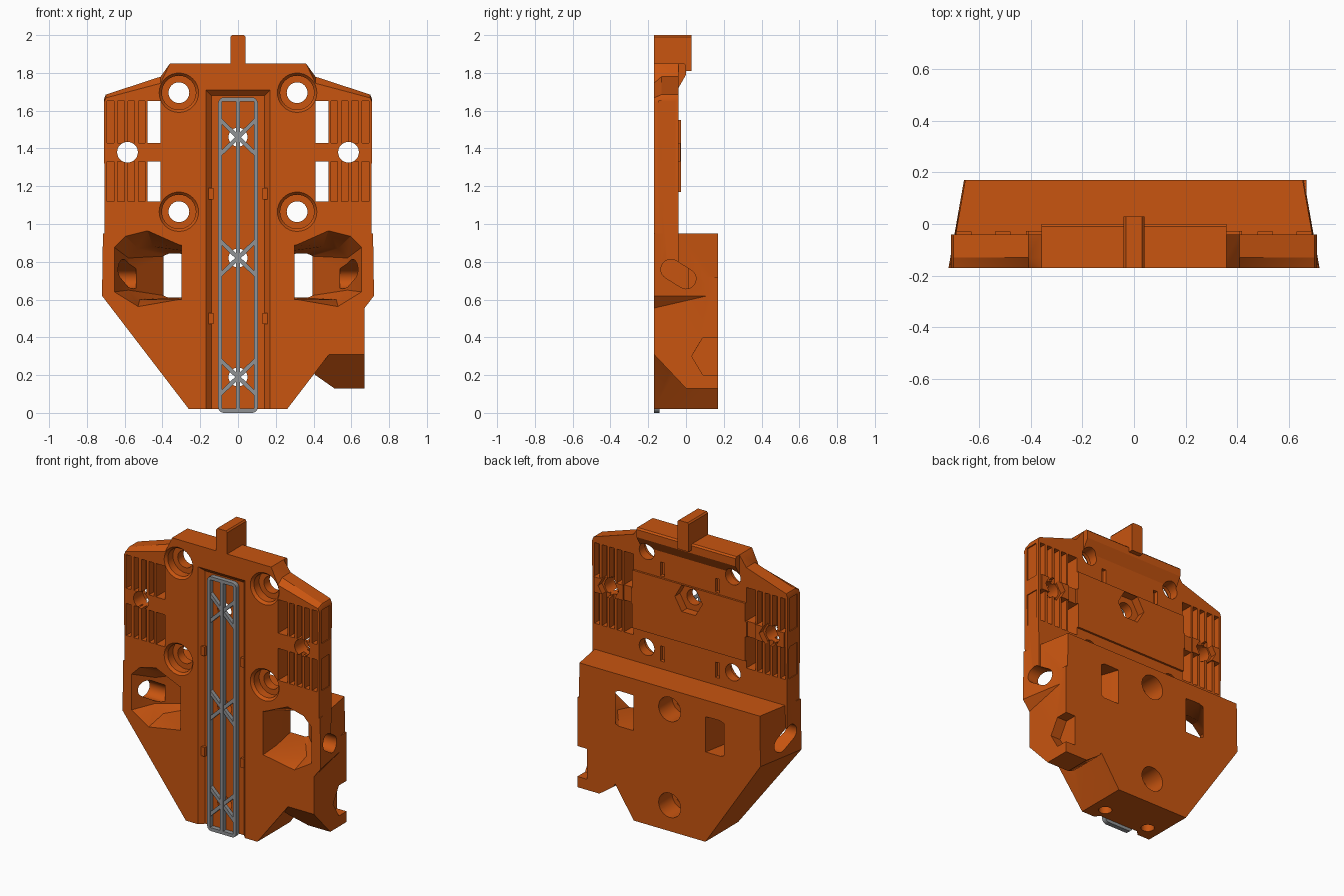
import bpy, bmesh, math

if "Cube" in bpy.data.objects:
    bpy.data.objects.remove(bpy.data.objects["Cube"])


def material(name, rgb):
    m = bpy.data.materials.new(name)
    m.diffuse_color = (*rgb, 1)
    m.use_nodes = True
    m.node_tree.nodes["Principled BSDF"].inputs["Base Color"].default_value = m.diffuse_color
    return m


ORANGE = material("orange plastic", (0.58, 0.09, 0.005))
GREY = material("grey plastic", (0.28, 0.29, 0.30))


def loft(name, rings, mat=ORANGE):
    """Closed solid through rings of 3D points."""
    bm = bmesh.new()
    vs = [[bm.verts.new(p) for p in r] for r in rings]
    n = len(vs[0])
    bm.faces.new(vs[0])
    bm.faces.new(vs[-1])
    sides = []
    for a, b in zip(vs, vs[1:]):
        for i in range(n):
            j = (i + 1) % n
            sides.append(bm.faces.new((a[i], a[j], b[j], b[i])))
    bmesh.ops.recalc_face_normals(bm, faces=bm.faces)
    bmesh.ops.triangulate(bm, faces=sides)
    me = bpy.data.meshes.new(name)
    bm.to_mesh(me)
    bm.free()
    me.materials.append(mat)
    ob = bpy.data.objects.new(name, me)
    bpy.context.collection.objects.link(ob)
    return ob


def prism_y(name, pts, a, b, mat=ORANGE):
    return loft(name, [[(x, y, z) for x, z in pts] for y in (a, b)], mat)


def prism_x(name, pts, a, b):
    return loft(name, [[(x, y, z) for y, z in pts] for x in (a, b)])


def rect(x0, x1, z0, z1):
    return [(x0, z0), (x1, z0), (x1, z1), (x0, z1)]


def circle(x, z, r, n=32, start=0.0):
    return [(x + r * math.cos(start + 2 * math.pi * i / n),
             z + r * math.sin(start + 2 * math.pi * i / n)) for i in range(n)]


def apply(ob, tool, op):
    mod = ob.modifiers.new(op, 'BOOLEAN')
    mod.operation, mod.solver, mod.object = op, 'EXACT', tool
    bpy.context.view_layer.objects.active = ob
    bpy.ops.object.modifier_apply(modifier=mod.name)
    bpy.data.objects.remove(tool)


def cut(ob, tool):
    apply(ob, tool, 'DIFFERENCE')


def add(ob, tool):
    apply(ob, tool, 'UNION')


def mirrored(half):
    return half + [(-x, z) for x, z in reversed(half)]


F, B, PB = -0.17, 0.17, -0.04      # front, block back, plate back

# Lower block, tapering towards the back
rings = []
for y, w in ((F, 0.72), (B, 0.66)):
    rings.append([(x, y, z) for x, z in mirrored([(0.26, 0.02), (w, 0.62), (w - 0.005, 0.95)])])
body = loft("body", rings)

# Side extension with a sloped front underside and a hex notch
ext = prism_y("extension", [(0.2, 0.72), (0.2, 0.56), (0.41, 0.2), (0.51, 0.13),
                            (0.67, 0.13), (0.67, 0.72)], F, B)
cut(ext, prism_x("wedge", [(-0.18, 0.3206), (-0.18, 0.09), (0.0378, 0.09)], 0.1, 0.8))
add(body, ext)
cut(body, prism_x("hex_notch", [(0.03, 0.3), (0.09, 0.4), (0.2, 0.4), (0.2, 0.2), (0.09, 0.2)],
                  0.6, 0.8))

# Upper plate with chamfered shoulders
rings = []
for y, d in ((F, 0.035), (F + 0.04, 0.0), (PB, 0.0)):
    rings.append([(x, y, z) for x, z in mirrored(
        [(0.705, 0.8), (0.71, 1.66 - d / 2), (0.70, 1.685 - d / 2), (0.41, 1.78 - d), (0.36, 1.85)])])
add(body, loft("plate", rings))

# Raised back panel, top rim and top tab
add(body, prism_y("back_panel", rect(-0.42, 0.42, 1.17, 1.55), -0.1, -0.027))
add(body, prism_x("rim", [(-0.1, 1.85), (-0.01, 1.85), (0.0, 1.84), (0.0, 1.79),
                          (-0.04, 1.72), (-0.1, 1.72)], -0.36, 0.36))
add(body, prism_y("tab", mirrored([(0.04, 1.81), (0.04, 1.99), (0.032, 2.0)]), F, 0.03))

# Centre channel with sloped walls
rings = []
for y, w, t in ((-0.18, 0.18, 1.72), (-0.14, 0.14, 1.68)):
    rings.append([(x, y, z) for x, z in rect(-w, w, -0.05, t)])
cut(body, loft("channel", rings))

# Holes along the channel: hex recess on the plate, round recesses on the block
for z in (1.46, 0.82, 0.19):
    cut(body, prism_y("centre_hole", circle(0, z, 0.05), -0.3, 0.3))
cut(body, prism_y("hex_recess", circle(0, 1.46, 0.1, 6), -0.08, 0.1))
for z in (0.82, 0.19):
    cut(body, prism_y("round_recess", circle(0, z, 0.08), 0.03, 0.3))

for s in (1, -1):
    def side(pts):
        return [(s * x, z) for x, z in pts]

    # Screw holes with chamfered counterbores
    for z in (1.695, 1.065):
        x = s * 0.313
        cut(body, prism_y("screw_hole", circle(x, z, 0.055), -0.3, 0.3))
        prof = ((-0.18, 0.113), (-0.153, 0.09), (-0.10, 0.09))
        cut(body, loft("counterbore", [[(px, y, pz) for px, pz in circle(x, z, r)] for y, r in prof]))

    # Side cells: through windows and front and back grooves
    for z0, z1 in ((1.12, 1.33), (1.43, 1.65)):
        cut(body, prism_y("window", side(rect(0.41, 0.478, z0, z1)), -0.3, 0.3))
        for cx in (0.51, 0.565, 0.62, 0.675):
            g = side(rect(cx - 0.018, cx + 0.018, z0, z1))
            cut(body, prism_y("front_groove", g, -0.3, -0.12))
            cut(body, prism_y("back_groove", g, -0.085, 0.1))
        cut(body, prism_x("edge_recess", [(-0.145, z0), (-0.06, z0), (-0.06, z1), (-0.145, z1)],
                          s * 0.702, s * 0.8))

    # Boss, hole and hex recess between the cells
    add(body, prism_y("boss", side(rect(0.48, 0.69, 1.33, 1.43)), -0.1, -0.03))
    cut(body, prism_y("side_hole", circle(s * 0.585, 1.38, 0.055), -0.3, 0.3))
    cut(body, prism_y("side_hex", circle(s * 0.585, 1.38, 0.075, 6), -0.07, 0.1))

    # Funnel pocket leading to a window in the back
    sections = (
        (-0.18, [(0.30, 0.60), (0.30, 0.89), (0.48, 0.97), (0.60, 0.94),
                 (0.66, 0.88), (0.66, 0.64), (0.53, 0.56)]),
        (-0.03, [(0.30, 0.61), (0.30, 0.86), (0.45, 0.88), (0.53, 0.87),
                 (0.58, 0.82), (0.58, 0.65), (0.52, 0.60)]),
        (0.18, [(0.26, 0.61), (0.26, 0.84), (0.30, 0.841), (0.36, 0.841),
                (0.385, 0.83), (0.385, 0.62), (0.36, 0.61)]))
    cut(body, loft("pocket", [[(s * x, y, z) for x, z in p] for y, p in sections]))

    # Tilted oval slot from the side into the pocket
    a = math.atan2(-0.05, 0.08)
    slot = []
    for (cy, cz), base in (((0.0, 0.71), a - math.pi / 2), ((-0.08, 0.76), a + math.pi / 2)):
        slot += [(cy + 0.053 * math.cos(base + math.pi * i / 12),
                  cz + 0.053 * math.sin(base + math.pi * i / 12)) for i in range(13)]
    cut(body, prism_x("side_slot", slot, s * 0.54, s * 0.85))

    # Holes in the bottom face
    cut(body, loft("bottom_hole", [[(x, y, z) for x, y in circle(s * 0.165, -0.07, 0.04, 24)]
                                   for z in (-0.05, 0.12)]))

    # Small catches on the channel walls
    for z in (1.16, 0.5):
        add(body, prism_y("catch", side(rect(0.13, 0.155, z - 0.03, z + 0.03)), -0.16, -0.12))

# Grooves on the back of the plate
for x, z0, z1 in ((0.2, 1.56, 1.65), (-0.2, 1.56, 1.65), (0.2, 1.0, 1.1), (-0.2, 1.0, 1.1)):
    cut(body, prism_y("plate_groove", rect(x - 0.015, x + 0.015, z0, z1), -0.065, 0.1))

# Grey rail insert: rounded frame, centre bar and three crosses
R = 0.03
outline = []
for cx, cz, q in ((0.075, 1.64, 0), (-0.075, 1.64, 1), (-0.075, 0.03, 2), (0.075, 0.03, 3)):
    outline += [(cx + R * math.cos((q + i / 5) * math.pi / 2),
                 cz + R * math.sin((q + i / 5) * math.pi / 2)) for i in range(6)]
rail = prism_y("rail_insert", outline, F, -0.14, GREY)
for s in (1, -1):
    cut(rail, prism_y("rail_window", [(s * x, z) for x, z in rect(0.011, 0.084, 0.022, 1.648)],
                      -0.3, 0.3))
for zc in (1.46, 0.82, 0.19):
    for s in (1, -1):
        bar = [(s * x, zc + z) for x, z in
               [(-0.093, -0.105), (-0.093, -0.075), (0.093, 0.105), (0.093, 0.075)]]
        add(rail, prism_y("rail_brace", bar, -0.165, -0.14, GREY))

for ob in (body, rail):
    bpy.ops.object.select_all(action='DESELECT')
    ob.select_set(True)
    bpy.context.view_layer.objects.active = ob
    bpy.ops.object.shade_smooth_by_angle(angle=math.radians(25))
